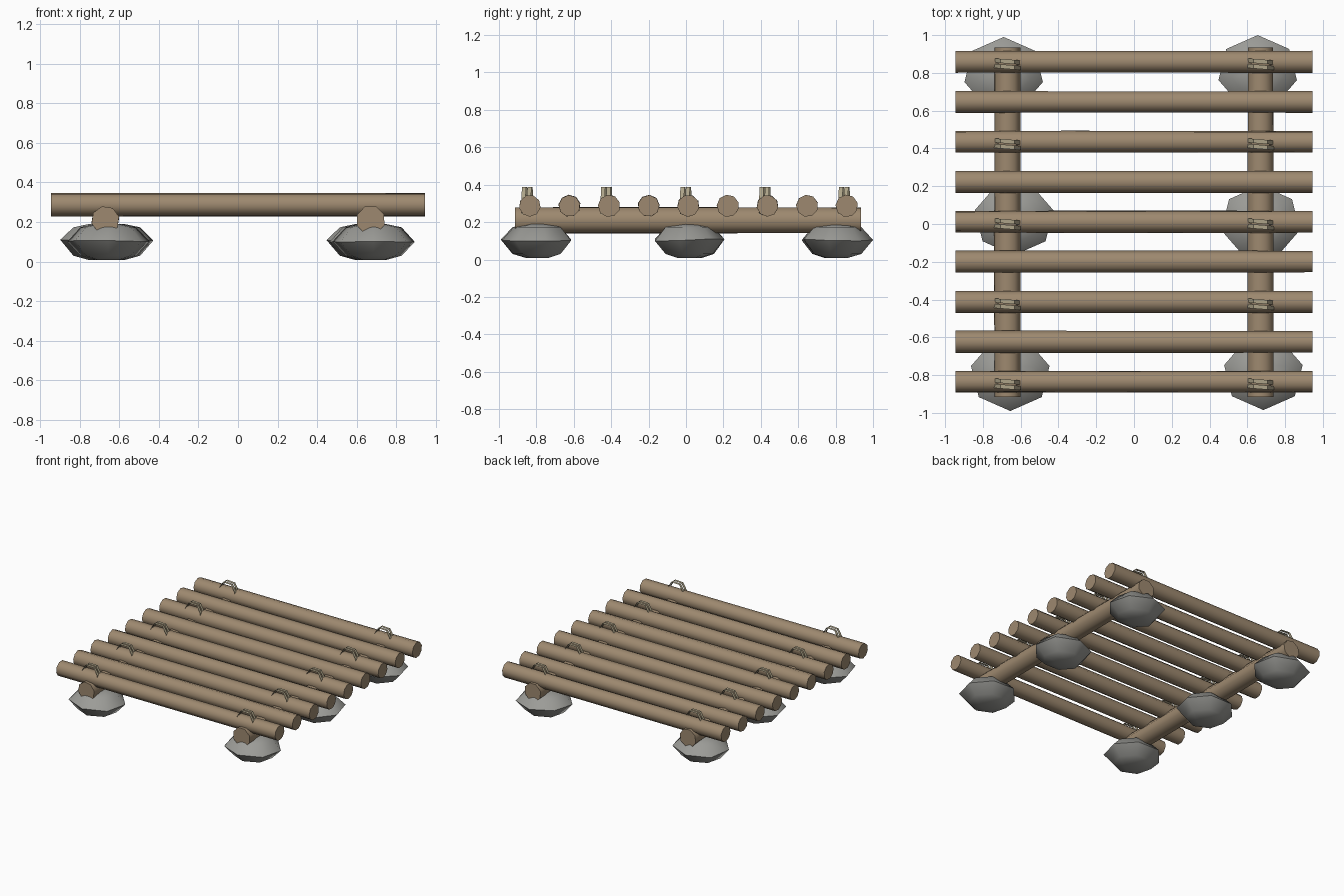
import bpy, bmesh, math, random

if "Cube" in bpy.data.objects:
    bpy.data.objects.remove(bpy.data.objects["Cube"])
random.seed(4)


def material(name, color):
    m = bpy.data.materials.new(name)
    m.diffuse_color = (*color, 1)
    m.use_nodes = True
    m.node_tree.nodes["Principled BSDF"].inputs["Base Color"].default_value = m.diffuse_color
    return m


WOOD = material("bark brown", (0.34, 0.25, 0.16))
ROPE = material("rope tan", (0.42, 0.37, 0.25))
STONE = material("stone grey", (0.33, 0.33, 0.31))


def finish(bm, name, mat, angle):
    bmesh.ops.recalc_face_normals(bm, faces=bm.faces)
    me = bpy.data.meshes.new(name)
    bm.to_mesh(me)
    bm.free()
    ob = bpy.data.objects.new(name, me)
    bpy.context.collection.objects.link(ob)
    me.materials.append(mat)
    bpy.ops.object.select_all(action='DESELECT')
    ob.select_set(True)
    bpy.context.view_layer.objects.active = ob
    bpy.ops.object.shade_smooth_by_angle(angle=math.radians(angle))
    return ob


def loft(rings, name, mat, angle):
    """Skin a stack of closed rings and cap both ends."""
    bm = bmesh.new()
    vs = [[bm.verts.new(p) for p in r] for r in rings]
    n = len(vs[0])
    for a, b in zip(vs, vs[1:]):
        for i in range(n):
            j = (i + 1) % n
            bm.faces.new((a[i], a[j], b[j], b[i]))
    bm.faces.new(vs[0])
    bm.faces.new(vs[-1])
    return finish(bm, name, mat, angle)


def log(name, axis, start, end, across, z, radius, sides):
    """Slightly irregular round pole along x or y."""
    rings = []
    phase = random.uniform(0, 1)
    for k in range(4):
        t = start + (end - start) * k / 3
        r = radius * random.uniform(0.97, 1.02)
        ring = []
        for i in range(sides):
            a = math.tau * i / sides + phase
            u, w = across + r * math.cos(a), z + r * math.sin(a)
            ring.append((t, u, w) if axis == 'x' else (u, t, w))
        rings.append(ring)
    loft(rings, name, WOOD, 50)


def rock(name, x, y, point):
    """Flattened seven-sided boulder with a corner facing +y or -y."""
    rings = []
    for scale, z in ((0.3, 0.008), (0.68, 0.03), (1, 0.105), (0.68, 0.173), (0.3, 0.19)):
        ring = []
        for i in range(7):
            a = math.tau * i / 7
            ring.append((x + 0.213 * scale * math.sin(a),
                         y + point * 0.195 * scale * math.cos(a),
                         z + random.uniform(-0.006, 0.006) * (0.1 < z < 0.11)))
        rings.append(ring)
    loft(rings, name, STONE, 60)


def lashing(name, x, y):
    """Two thin rope bands arching over a pole."""
    arch = [(-0.07, 0.24), (-0.07, 0.335), (-0.037, 0.388),
            (0.037, 0.388), (0.07, 0.335), (0.07, 0.24)]
    bm = bmesh.new()
    for off in (-0.015, 0.014):
        rows = []
        for dx, z in arch:
            yc = y + off - dx * 0.08
            rows.append([bm.verts.new((x + dx, yc + w, z)) for w in (-0.011, 0.011)])
        for a, b in zip(rows, rows[1:]):
            bm.faces.new((a[0], b[0], b[1], a[1]))
    finish(bm, name, ROPE, 30)


# bearers
for side, x in (("left", -0.67), ("right", 0.67)):
    log(f"{side}_bearer", 'y', -0.915, 0.935, x, 0.21, 0.073, 8)

# deck poles, every second one lashed down
for i in range(9):
    y = -0.835 + i * 0.2118
    log(f"deck_pole_{i + 1}", 'x', -0.945, 0.945, y, 0.287, 0.059, 9)
    if i % 2 == 0:
        for side, x in (("left", -0.67), ("right", 0.67)):
            lashing(f"{side}_lashing_{i + 1}", x, y - 0.013)

# foundation rocks
for name, x, y, point in (("front_left", -0.655, -0.795, -1), ("front_right", 0.685, -0.79, -1),
                          ("middle_left", -0.635, 0.03, -1), ("middle_right", 0.67, 0.01, 1),
                          ("back_left", -0.69, 0.795, 1), ("back_right", 0.655, 0.805, 1)):
    rock(f"{name}_rock", x, y, point)
